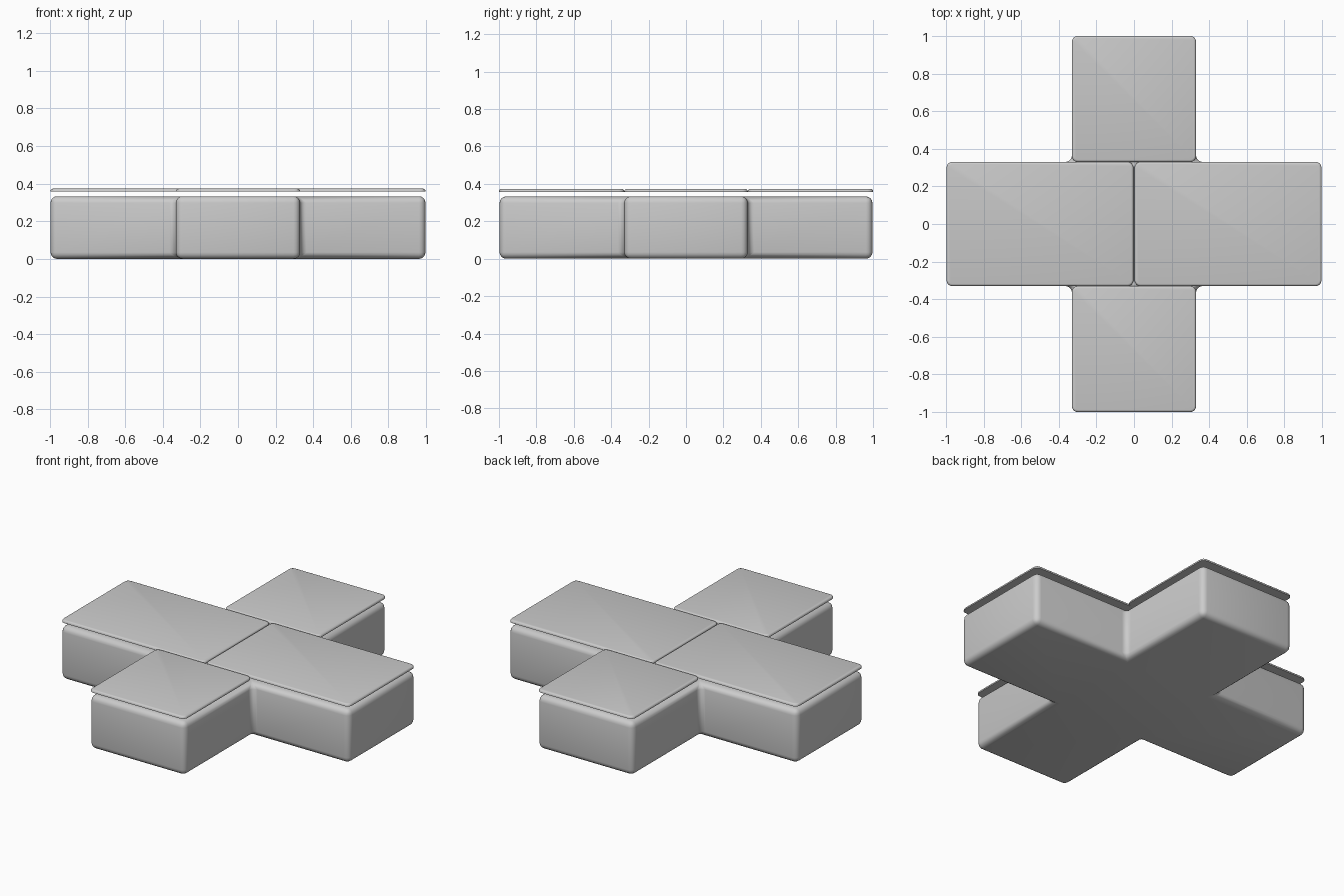
import bpy, bmesh

if "Cube" in bpy.data.objects:
    bpy.data.objects.remove(bpy.data.objects["Cube"])


def prism(name, outline, z0, z1):
    """Extrude a flat outline between two heights."""
    bm = bmesh.new()
    low = [bm.verts.new((x, y, z0)) for x, y in outline]
    high = [bm.verts.new((x, y, z1)) for x, y in outline]
    n = len(outline)
    bm.faces.new(low[::-1])
    bm.faces.new(high)
    for i in range(n):
        j = (i + 1) % n
        bm.faces.new((low[i], low[j], high[j], high[i]))
    bmesh.ops.recalc_face_normals(bm, faces=bm.faces)
    return name, bm


def round_edges(bm, test, radius, segments=4):
    """Bevel the edges picked by the test."""
    edges = [e for e in bm.edges if test(e)]
    bmesh.ops.bevel(bm, geom=edges, offset=radius, segments=segments,
                    profile=0.5, affect='EDGES', clamp_overlap=True)


def finish(name, bm):
    mesh = bpy.data.meshes.new(name)
    bm.to_mesh(mesh)
    bm.free()
    ob = bpy.data.objects.new(name, mesh)
    bpy.context.collection.objects.link(ob)
    bpy.ops.object.select_all(action='DESELECT')
    ob.select_set(True)
    bpy.context.view_layer.objects.active = ob
    bpy.ops.object.shade_smooth_by_angle(angle=0.7)
    return ob


def vertical(e):
    a, b = e.verts
    return abs(a.co.z - b.co.z) > 0.001


# Cross-shaped base with all edges rounded, including the inner corners
W, L = 0.33, 0.997
cross = [(W, -L), (W, -W), (L, -W), (L, W), (W, W), (W, L),
         (-W, L), (-W, W), (-L, W), (-L, -W), (-W, -W), (-W, -L)]
name, base = prism("cross_base", cross, 0.0, 0.333)
round_edges(base, lambda e: True, 0.035)
finish(name, base)

# Thin floating top panels: two long ones side by side, two short end ones
Z0, Z1 = 0.357, 0.373
panels = {
    "left_panel": (-L, -0.003, -W, W),
    "right_panel": (0.003, L, -W, W),
    "front_panel": (-W, W, -1.0, -W),
    "back_panel": (-W, W, W, 1.0),
}
for name, (x0, x1, y0, y1) in panels.items():
    name, bm = prism(name, [(x0, y0), (x1, y0), (x1, y1), (x0, y1)], Z0, Z1)
    round_edges(bm, vertical, 0.03)
    round_edges(bm, lambda e: all(v.co.z > Z1 - 0.001 for v in e.verts), 0.012, 3)
    finish(name, bm)
